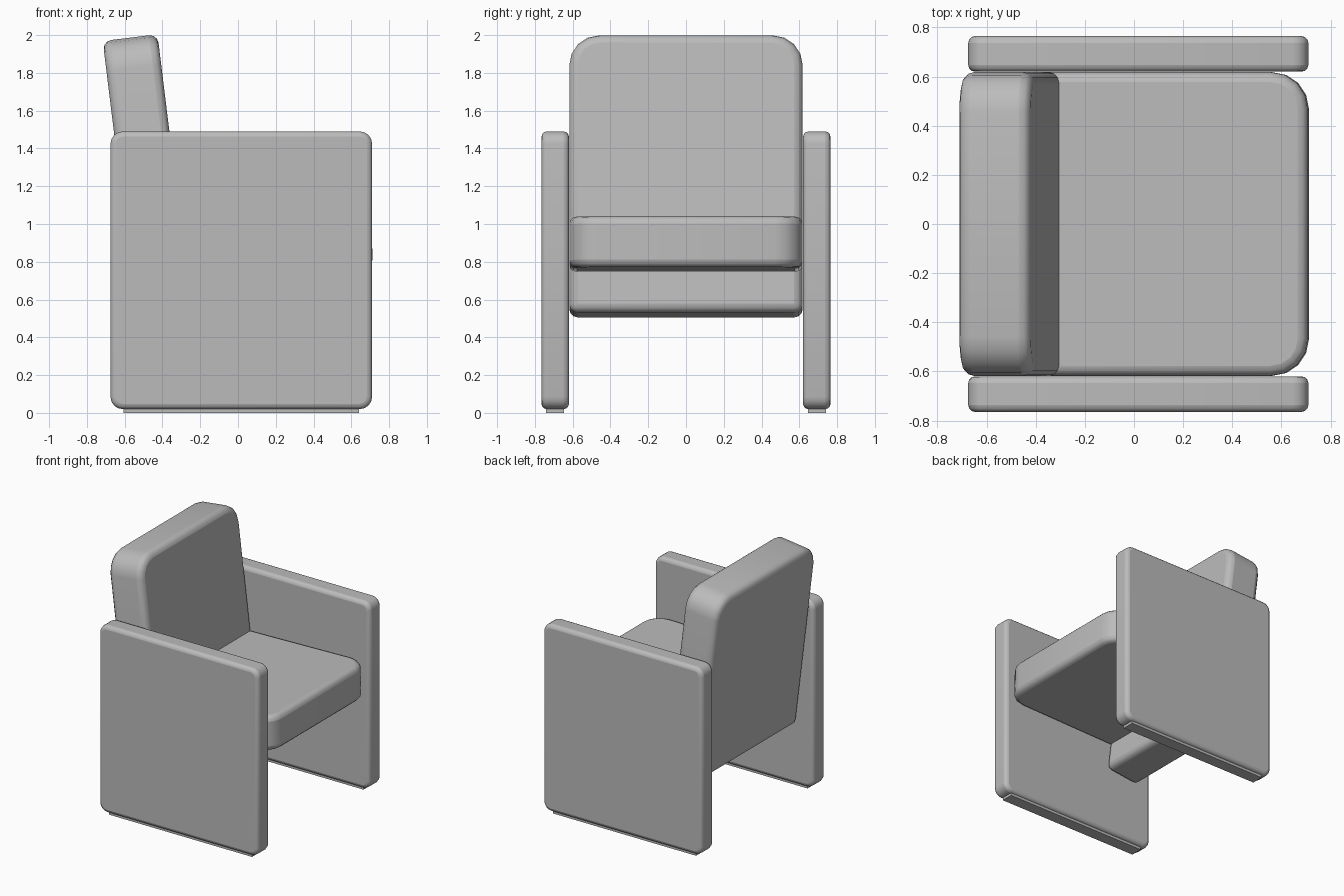
import bpy, bmesh
from math import radians
from mathutils import Matrix, Vector

old = bpy.data.objects.get("Cube")
if old:
    bpy.data.objects.remove(old, do_unlink=True)

grey = bpy.data.materials.new("soft grey")
grey.use_nodes = True
GREY = (0.5, 0.5, 0.5, 1)
grey.diffuse_color = GREY
grey.node_tree.nodes["Principled BSDF"].inputs["Base Color"].default_value = GREY


def slab(name, size, centre, axis=None, rounded=None, radius=0.1, rim=0.04, tilt=0):
    """Box with chosen corner edges (parallel to axis) rounded, then a soft rim all round."""
    bm = bmesh.new()
    bmesh.ops.create_cube(bm, size=1, matrix=Matrix.Diagonal((*size, 1)))
    if axis is not None:
        def is_corner(e):
            a, b = (v.co for v in e.verts)
            return abs(a[axis] - b[axis]) > 1e-4 and rounded((a + b) / 2)
        bmesh.ops.bevel(bm, geom=[e for e in bm.edges if is_corner(e)], offset=radius,
                        segments=4, profile=0.5, affect='EDGES')
    mesh = bpy.data.meshes.new(name)
    bm.to_mesh(mesh)
    bm.free()
    mesh.materials.append(grey)
    ob = bpy.data.objects.new(name, mesh)
    bpy.context.collection.objects.link(ob)
    ob.location = centre
    ob.rotation_euler.y = radians(tilt)
    if rim:
        bevel = ob.modifiers.new("soft rim", 'BEVEL')
        bevel.width = rim
        bevel.segments = 3
        bevel.limit_method = 'ANGLE'
        bevel.angle_limit = radians(40)
    bpy.ops.object.select_all(action='DESELECT')
    ob.select_set(True)
    bpy.context.view_layer.objects.active = ob
    bpy.ops.object.shade_smooth_by_angle(angle=radians(40))
    return ob


# Arm panels that reach the floor, each on a thin glide strip
for side, s in (("left", 1), ("right", -1)):
    slab(f"{side}_arm_panel", (1.385, 0.145, 1.47), (0.0175, s * 0.6925, 0.755),
         axis=1, rounded=lambda m: True, radius=0.065, rim=0.028)
    slab(f"{side}_floor_glide", (1.245, 0.095, 0.03), (0.0175, s * 0.6925, 0.015), rim=0)

# Seat cushion, rounded at its two front corners
slab("seat", (1.1, 1.236, 0.27), (0.16, 0, 0.894), axis=2,
     rounded=lambda m: m.x > 0, radius=0.15, rim=0.04, tilt=-1.4)

# Reclined backrest, rounded at its two top corners
slab("backrest", (0.292, 1.236, 1.48), (-0.481, 0, 1.252), axis=0,
     rounded=lambda m: m.z > 0, radius=0.16, rim=0.045, tilt=-7)
